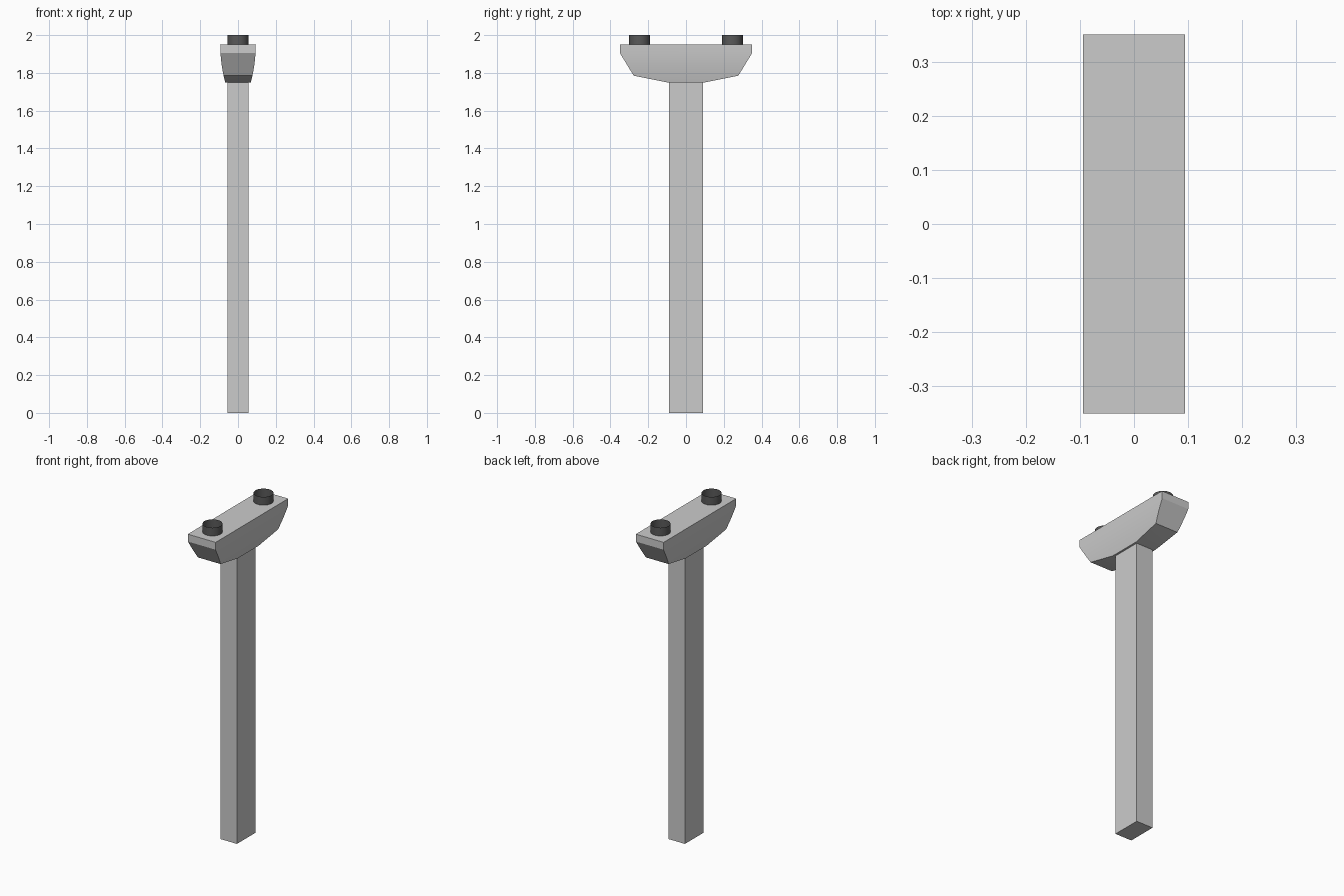
import bpy, bmesh
from mathutils import Vector

if "Cube" in bpy.data.objects:
    bpy.data.objects.remove(bpy.data.objects["Cube"])

dark = bpy.data.materials.new("dark_grey")
dark.diffuse_color = (0.1, 0.1, 0.1, 1)
dark.use_nodes = True
dark.node_tree.nodes["Principled BSDF"].inputs["Base Color"].default_value = dark.diffuse_color


def add_object(name, bm):
    mesh = bpy.data.meshes.new(name)
    bm.to_mesh(mesh)
    bm.free()
    obj = bpy.data.objects.new(name, mesh)
    bpy.context.collection.objects.link(obj)
    return obj


def smooth(obj):
    bpy.ops.object.select_all(action='DESELECT')
    obj.select_set(True)
    bpy.context.view_layer.objects.active = obj
    bpy.ops.object.shade_smooth_by_angle(angle=0.35)


# Rectangular column
bm = bmesh.new()
bmesh.ops.create_cube(bm, size=1)
for v in bm.verts:
    v.co = (v.co.x * 0.112, v.co.y * 0.18, (v.co.z + 0.5) * 1.75)
add_object("column", bm)

# Pier cap: bowed cross-section extruded along y, then its ends are cut to shape
section = [(0.068 + 0.026 * (1 - (1 - t / 8) ** 2), 1.75 + 0.2 * t / 8) for t in range(9)]
outline = section + [(-x, z) for x, z in reversed(section)]
bm = bmesh.new()
face = bm.faces.new([bm.verts.new((x, -0.35, z)) for x, z in outline])
new = bmesh.ops.extrude_face_region(bm, geom=[face])["geom"]
bmesh.ops.translate(bm, vec=(0, 0.7, 0), verts=[g for g in new if isinstance(g, bmesh.types.BMVert)])
for side in (-1, 1):
    for (y1, z1), (y2, z2) in [((0.35, 1.905), (0.277, 1.785)), ((0.277, 1.785), (0.1, 1.75))]:
        geom = bm.verts[:] + bm.edges[:] + bm.faces[:]
        normal = Vector((0, side * (z1 - z2), y2 - y1))
        bmesh.ops.bisect_plane(bm, geom=geom, plane_co=(0, side * y1, z1),
                               plane_no=normal, clear_outer=True)
        bmesh.ops.holes_fill(bm, edges=[e for e in bm.edges if e.is_boundary])
bmesh.ops.recalc_face_normals(bm, faces=bm.faces[:])
smooth(add_object("pier_cap", bm))

# Open bearing rings on top of the cap
for side, name in ((-1, "front_bearing"), (1, "back_bearing")):
    bm = bmesh.new()
    bmesh.ops.create_cone(bm, cap_ends=False, segments=32, radius1=0.055, radius2=0.055, depth=0.05)
    bmesh.ops.translate(bm, vec=(0, side * 0.246, 1.975), verts=bm.verts[:])
    ring = add_object(name, bm)
    ring.data.materials.append(dark)
    smooth(ring)
